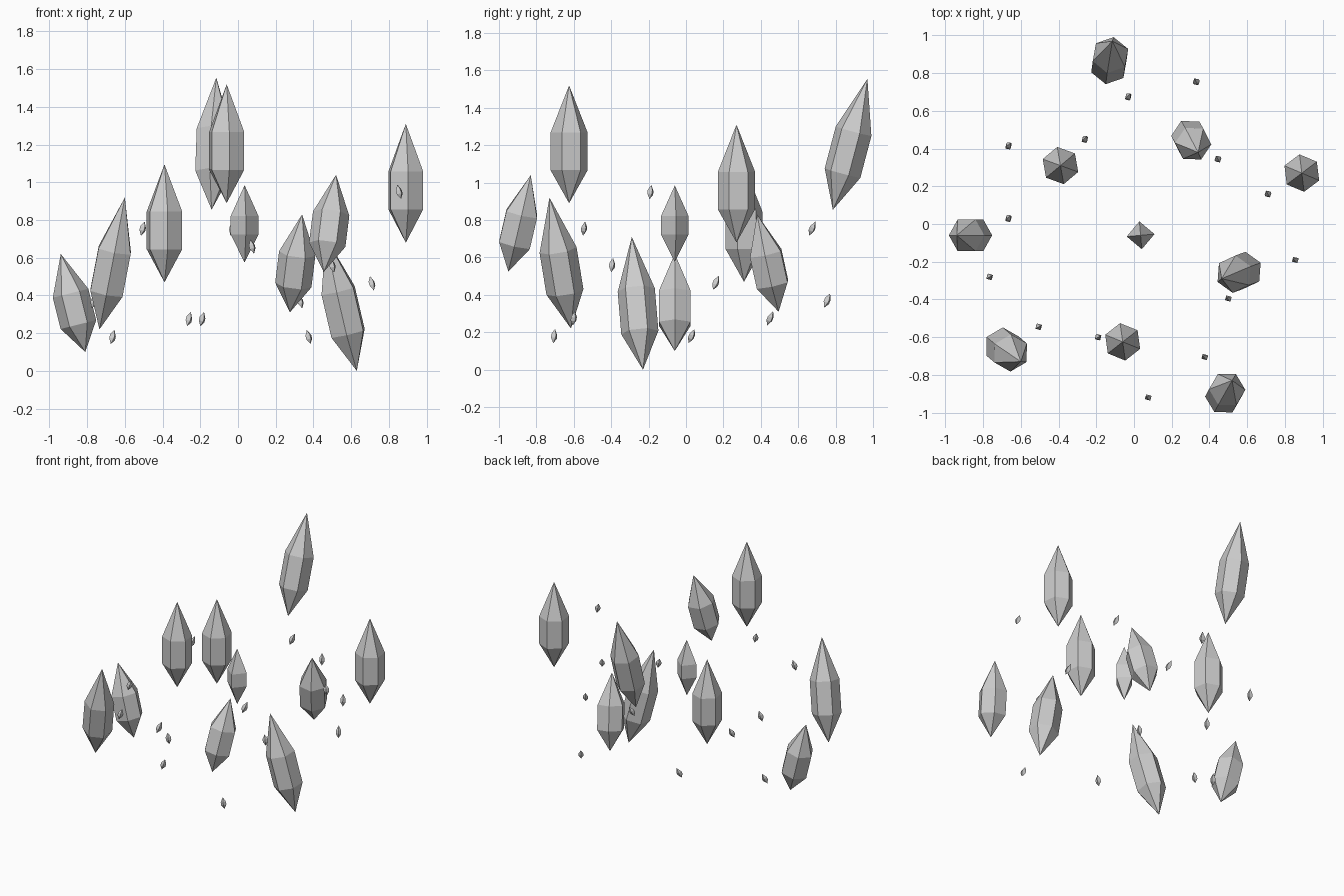
import bpy, bmesh, math
from mathutils import Vector

# Remove the default cube only
old = bpy.data.objects.get("Cube")
if old:
    bpy.data.objects.remove(old, do_unlink=True)

# Single flat stone colour
stone = bpy.data.materials.new("pale_grey_stone")
stone.use_nodes = True
grey = (0.6, 0.6, 0.6, 1.0)
stone.diffuse_color = grey
stone.node_tree.nodes["Principled BSDF"].inputs["Base Color"].default_value = grey


def build_crystal(name, bottom, top, radius, sides, turn, belt=(0.28, 0.6)):
    """Double pointed prism running from the bottom tip to the top tip."""
    bottom, top = Vector(bottom), Vector(top)
    axis = top - bottom
    lean = Vector((0, 0, 1)).rotation_difference(axis)
    bm = bmesh.new()

    def ring(fraction):
        verts = []
        for i in range(sides):
            angle = math.radians(turn) + math.tau * i / sides
            offset = Vector((math.cos(angle), math.sin(angle), 0)) * radius
            verts.append(bm.verts.new(bottom + axis * fraction + lean @ offset))
        return verts

    low_tip, high_tip = bm.verts.new(bottom), bm.verts.new(top)
    low, high = ring(belt[0]), ring(belt[1])
    for i in range(sides):
        j = (i + 1) % sides
        bm.faces.new((low_tip, low[j], low[i]))
        bm.faces.new((low[i], low[j], high[j], high[i]))
        bm.faces.new((high[i], high[j], high_tip))
    mesh = bpy.data.meshes.new(name)
    bm.to_mesh(mesh)
    bm.free()
    mesh.materials.append(stone)
    crystal = bpy.data.objects.new(name, mesh)
    bpy.context.collection.objects.link(crystal)
    return crystal


# Large six sided crystals: bottom tip, top tip, radius, turn
large_crystals = {
    "back_tall_crystal": ((-.14, .785, .855), (-.115, .97, 1.555), .1, 20),
    "front_high_crystal": ((-.06, -.625, .89), (-.06, -.625, 1.52), .1, 38),
    "left_high_crystal": ((.89, .27, .68), (.89, .27, 1.31), .1, 37),
    "back_right_crystal": ((-.39, .31, .47), (-.39, .31, 1.095), .1, 40),
    "right_low_crystal": ((-.81, -.06, .1), (-.94, -.06, .62), .097, 0),
    "front_right_crystal": ((-.735, -.615, .22), (-.6, -.73, .92), .1, 30),
    "back_left_crystal": ((.275, .495, .31), (.34, .38, .83), .097, 57),
    "left_low_crystal": ((.63, -.23, 0), (.465, -.29, .71), .1, 25),
    "front_left_crystal": ((.455, -.95, .525), (.52, -.83, 1.04), .097, 0),
}
for name, (bottom, top, radius, turn) in large_crystals.items():
    build_crystal(name, bottom, top, radius, 6, turn)

# Smaller four sided crystal in the middle
build_crystal("centre_crystal", (.035, -.06, .575), (.035, -.06, .985), .074, 4, 5, (.36, .6))

# Tiny floating shards around the crystals: centre of each
shard_centres = [
    (.33, .755, .37), (-.03, .675, .755), (-.26, .45, .275), (-.665, .415, .665),
    (.445, .345, .86), (.71, .16, .465), (-.665, .03, .18), (-.765, -.28, .37),
    (.855, -.19, .95), (.5, -.395, .56), (-.505, -.545, .755), (-.19, -.6, .275),
    (.375, -.705, .18), (.075, -.92, .66),
]
for centre in shard_centres:
    x, y, z = centre
    half = Vector((-.01 if x > 0 else .01, .016 if y > 0 else .005, .038))
    middle = Vector(centre)
    build_crystal("small_shard", middle - half, middle + half, .018, 4, 30, (.35, .6))
